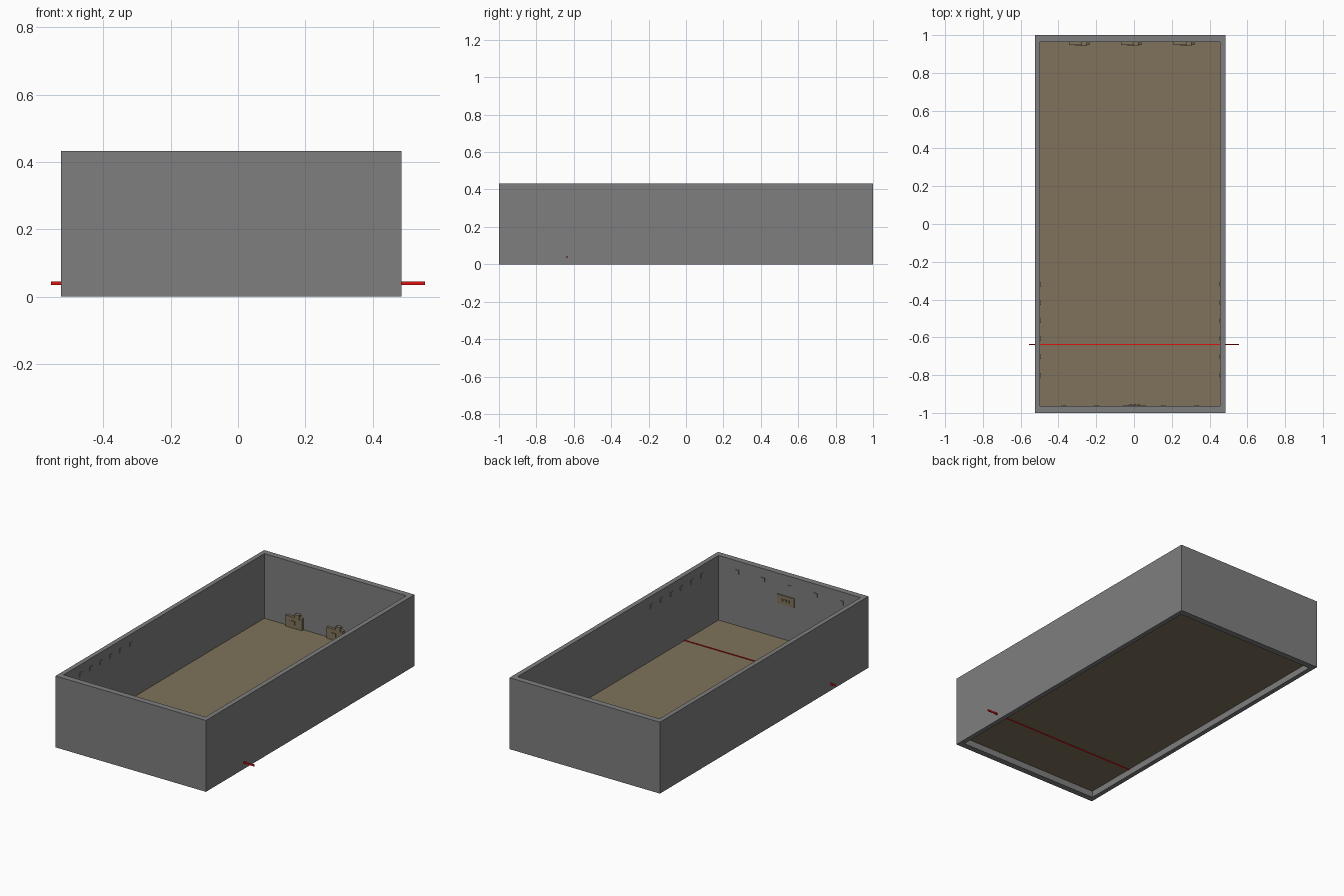
import bpy
import bmesh

cube = bpy.data.objects.get("Cube")
if cube:
    bpy.data.objects.remove(cube, do_unlink=True)


def material(name, rgb):
    m = bpy.data.materials.new(name)
    m.use_nodes = True
    m.diffuse_color = (*rgb, 1)
    m.node_tree.nodes["Principled BSDF"].inputs["Base Color"].default_value = (*rgb, 1)
    return m


GREY = material("wall grey", (0.21, 0.21, 0.21))
TAN = material("floor tan", (0.215, 0.17, 0.105))
RED = material("line red", (0.75, 0.005, 0.005))


def finish(name, bm, mat):
    bmesh.ops.recalc_face_normals(bm, faces=bm.faces)
    mesh = bpy.data.meshes.new(name)
    bm.to_mesh(mesh)
    bm.free()
    mesh.materials.append(mat)
    obj = bpy.data.objects.new(name, mesh)
    bpy.context.collection.objects.link(obj)
    return obj


def box(name, x, y, z, mat):
    """Box from (min, max) ranges on each axis."""
    bm = bmesh.new()
    bmesh.ops.create_cube(bm, size=1)
    for v in bm.verts:
        v.co = [(r[0] + r[1]) / 2 + c * (r[1] - r[0]) for r, c in zip((x, y, z), v.co)]
    return finish(name, bm, mat)


def profile(name, points, y, mat):
    """Outline in x and z, extruded along y."""
    bm = bmesh.new()
    face = bm.faces.new([bm.verts.new((px, y[0], pz)) for px, pz in points])
    new = bmesh.ops.extrude_face_region(bm, geom=[face])["geom"]
    for v in new:
        if isinstance(v, bmesh.types.BMVert):
            v.co.y = y[1]
    return finish(name, bm, mat)


# Room dimensions
LEFT, RIGHT, TOP, FLOOR = -0.525, 0.485, 0.433, 0.04
IN_L, IN_R, IN_F, IN_B = -0.497, 0.456, -0.963, 0.963
MID = (LEFT + RIGHT) / 2

# Surrounding walls as one hollow ring
bm = bmesh.new()
loops = []
for x0, x1, y0, y1 in ((LEFT, RIGHT, -1, 1), (IN_L, IN_R, IN_F, IN_B)):
    for z in (0, TOP):
        loops.append([bm.verts.new((x, y, z)) for x, y in
                      ((x0, y0), (x1, y0), (x1, y1), (x0, y1))])
out_low, out_top, in_low, in_top = loops
for a, b in ((out_low, out_top), (out_top, in_top), (in_top, in_low), (in_low, out_low)):
    for i in range(4):
        j = (i + 1) % 4
        bm.faces.new((a[i], a[j], b[j], b[i]))
finish("walls", bm, GREY)

# Raised floor and the line running through it
box("floor", (IN_L, IN_R), (IN_F, IN_B), (FLOOR - 0.001, FLOOR + 0.001), TAN)
box("red_line", (-0.555, 0.555), (-0.64, -0.634), (FLOOR - 0.005, FLOOR + 0.005), RED)

# Small blocks along the side walls
for i in range(6):
    y = -0.8 + i * 0.096
    for side, x in (("right", (IN_L, IN_L + 0.004)), ("left", (IN_R - 0.004, IN_R))):
        box(f"{side}_wall_block_{i + 1}", x, (y - 0.012, y + 0.012), (0.362, 0.386), GREY)

# Small blocks along the front wall
for i in range(5):
    x = MID + (i - 2) * 0.176
    box(f"front_wall_block_{i + 1}", (x - 0.012, x + 0.012),
        (IN_F, IN_F + 0.004), (0.355, 0.379), GREY)

# Sign board with raised bars
box("sign_board", (-0.055, 0.06), (IN_F, IN_F + 0.006), (0.252, 0.308), TAN)
for i in range(3):
    x = -0.025 + i * 0.022
    box(f"sign_bar_{i + 1}", (x, x + 0.014), (IN_F, IN_F + 0.009), (0.274, 0.288), TAN)

# Three little huts against the back wall
for i, x in enumerate((-0.345, -0.07, 0.21)):
    outline = [(0, 0), (0.11, 0), (0.11, 0.07), (0.085, 0.085), (0.06, 0.068), (0, 0.068)]
    profile(f"hut_body_{i + 1}", [(x + px, FLOOR + pz) for px, pz in outline],
            (0.947, IN_B), TAN)
    box(f"hut_chimney_{i + 1}", (x + 0.065, x + 0.095), (0.942, IN_B),
        (FLOOR + 0.06, FLOOR + 0.09), TAN)
    box(f"hut_shutter_{i + 1}", (x + 0.035, x + 0.065), (0.943, 0.947),
        (FLOOR + 0.022, FLOOR + 0.045), TAN)
